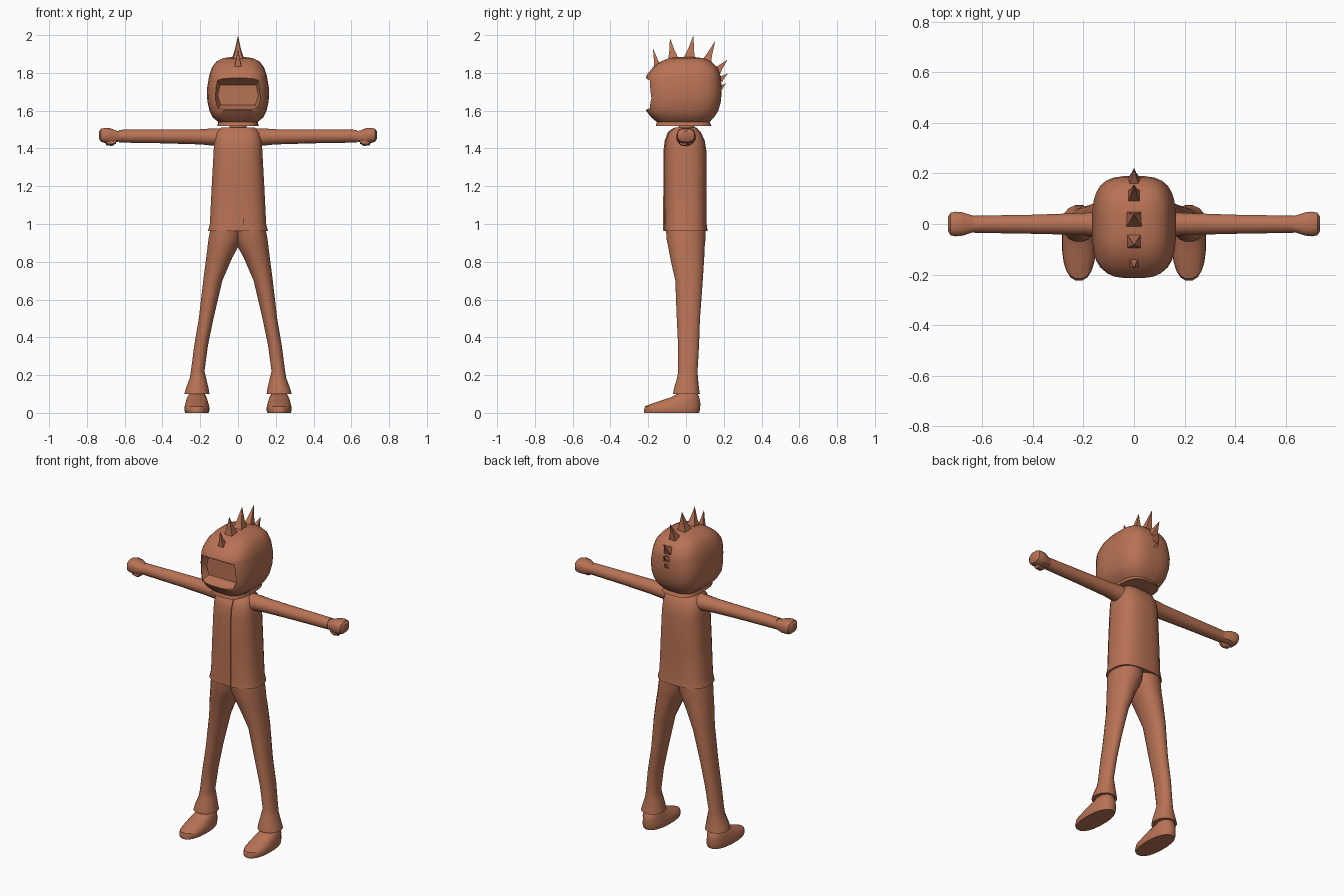
import bpy, bmesh, math
from mathutils import Vector

if "Cube" in bpy.data.objects:
    bpy.data.objects.remove(bpy.data.objects["Cube"])

clay = bpy.data.materials.new("terracotta")
clay.diffuse_color = (0.48, 0.17, 0.09, 1)
clay.use_nodes = True
clay.node_tree.nodes["Principled BSDF"].inputs["Base Color"].default_value = clay.diffuse_color


def finish(name, bm, mirror=False, angle=35):
    bmesh.ops.recalc_face_normals(bm, faces=bm.faces)
    me = bpy.data.meshes.new(name)
    bm.to_mesh(me)
    bm.free()
    me.materials.append(clay)
    me.polygons.foreach_set("use_smooth", [True] * len(me.polygons))
    me.set_sharp_from_angle(angle=math.radians(angle))
    ob = bpy.data.objects.new(name, me)
    bpy.context.collection.objects.link(ob)
    if mirror:
        m = ob.modifiers.new("mirror", "MIRROR")
        m.use_mirror_merge = False
    return ob


def loft(name, rings, axis="z", power=2.0, sides=16, mirror=False):
    """rings: (position, a0, a1, b0, b1); a,b = x,y for axis z, or y,z for axis x."""
    bm = bmesh.new()
    loops = []
    for p, a0, a1, b0, b1 in rings:
        loop = []
        for i in range(sides):
            t = 2 * math.pi * (i + 0.5) / sides
            c, s = math.cos(t), math.sin(t)
            a = (a0 + a1) / 2 + (a1 - a0) / 2 * math.copysign(abs(c) ** (2 / power), c)
            b = (b0 + b1) / 2 + (b1 - b0) / 2 * math.copysign(abs(s) ** (2 / power), s)
            loop.append(bm.verts.new((a, b, p) if axis == "z" else (p, a, b)))
        loops.append(loop)
    for lo, hi in zip(loops, loops[1:]):
        for i in range(sides):
            j = (i + 1) % sides
            bm.faces.new((lo[i], lo[j], hi[j], hi[i]))
    bm.faces.new(loops[0])
    bm.faces.new(loops[-1])
    return finish(name, bm, mirror)


# helmet-shaped head with flared lower rim
head = loft("head", [
    (1.52, -.11, .11, -.16, .135), (1.54, -.105, .105, -.155, .125),
    (1.565, -.135, .135, -.185, .15), (1.60, -.152, .152, -.212, .172),
    (1.65, -.163, .163, -.212, .186), (1.71, -.166, .166, -.21, .19),
    (1.77, -.156, .156, -.215, .186), (1.79, -.152, .152, -.208, .182),
    (1.83, -.138, .138, -.175, .165), (1.86, -.115, .115, -.135, .135),
    (1.878, -.08, .08, -.09, .09), (1.885, -.03, .03, -.035, .035)],
    power=3.2, sides=28)

# tapered face opening cut into the head
bm = bmesh.new()
rings = []
for y, w, z0, z1 in ((-.26, .15, 1.585, 1.80), (-.15, .108, 1.63, 1.735)):
    pts = [(w * .85, z0), (w, z0 + .05), (w * .88, z1), (-w * .88, z1), (-w, z0 + .05), (-w * .85, z0)]
    rings.append([bm.verts.new((x, y, z)) for x, z in pts])
for i in range(6):
    j = (i + 1) % 6
    bm.faces.new((rings[0][i], rings[0][j], rings[1][j], rings[1][i]))
for r in rings:
    bm.faces.new(r)
cutter = finish("face_cutter", bm)
cutter.hide_render = True
mod = head.modifiers.new("face_opening", "BOOLEAN")
mod.object = cutter
mod.operation = "DIFFERENCE"
mod.solver = "EXACT"
bpy.context.view_layer.objects.active = head
bpy.ops.object.modifier_apply(modifier=mod.name)
bpy.data.objects.remove(cutter)
head.data.set_sharp_from_angle(angle=math.radians(35))

# row of hair spikes: base (y, z), tip (y, z), half width
for by, bz, ty, tz, w in (
        (-.15, 1.83, -.175, 1.93, .02), (-.067, 1.87, -.085, 1.985, .029),
        (.018, 1.875, .04, 2.0, .031), (.105, 1.85, .155, 1.97, .028),
        (.163, 1.81, .22, 1.87, .024), (.18, 1.765, .222, 1.797, .018),
        (.182, 1.72, .213, 1.745, .014)):
    base, tip = Vector((0, by, bz)), Vector((0, ty, tz))
    d = (tip - base).normalized()
    side, across = Vector((1, 0, 0)), d.cross(Vector((1, 0, 0)))
    bm = bmesh.new()
    loops = []
    for f, s in ((0, 1.0), (.4, .5)):
        c = base.lerp(tip, f)
        loops.append([bm.verts.new(c + side * a * w * s + across * b * w * s)
                      for a, b in ((1, 1), (-1, 1), (-1, -1), (1, -1))])
    top = bm.verts.new(tip)
    for i in range(4):
        j = (i + 1) % 4
        bm.faces.new((loops[0][i], loops[0][j], loops[1][j], loops[1][i]))
        bm.faces.new((loops[1][i], loops[1][j], top))
    bm.faces.new(loops[0])
    finish("hair_spike", bm)

# neck
loft("neck", [(1.46, -.05, .05, -.045, .05), (1.54, -.045, .045, -.04, .045)], sides=12)

# jacket body
loft("jacket", [
    (.962, -.16, .16, -.117, .115), (1.0, -.15, .15, -.114, .11),
    (1.2, -.14, .14, -.115, .11), (1.38, -.13, .13, -.115, .11),
    (1.44, -.127, .127, -.108, .10), (1.485, -.115, .115, -.092, .08),
    (1.51, -.09, .09, -.06, .055)], power=2.8, sides=24)

# front closing strips, following the chest
for name, x0, x1, out in (("jacket_strip", -.03, 0, .003), ("jacket_flap", 0, .033, .006)):
    bm = bmesh.new()
    rows = []
    for z, y in ((.965, -.116), (1.2, -.114), (1.38, -.114), (1.44, -.107), (1.485, -.091), (1.508, -.062)):
        rows.append([bm.verts.new(v) for v in (
            (x0, y + .003, z), (x0, y - out, z), (x1, y - out, z), (x1, y + .003, z))])
    for a, b in zip(rows, rows[1:]):
        for i in range(4):
            j = (i + 1) % 4
            bm.faces.new((a[i], a[j], b[j], b[i]))
    bm.faces.new(rows[0])
    bm.faces.new(rows[-1])
    finish(name, bm)

# sleeves
loft("sleeve", [
    (.07, -.06, .055, 1.40, 1.508), (.13, -.05, .05, 1.413, 1.508),
    (.20, -.045, .045, 1.42, 1.503), (.40, -.04, .038, 1.426, 1.502),
    (.63, -.036, .034, 1.43, 1.50)], axis="x", sides=12, mirror=True)

# fists with a thumb underneath
loft("fist", [
    (.615, -.03, .03, 1.438, 1.492), (.645, -.036, .036, 1.433, 1.495),
    (.675, -.047, .047, 1.427, 1.508), (.705, -.05, .05, 1.428, 1.51),
    (.725, -.046, .046, 1.434, 1.505), (.735, -.03, .03, 1.45, 1.492)],
    axis="x", power=2.6, sides=12, mirror=True)
loft("thumb", [
    (.645, -.03, .0, 1.425, 1.45), (.665, -.038, .01, 1.412, 1.45),
    (.695, -.035, .01, 1.414, 1.45), (.702, -.028, .0, 1.425, 1.45)],
    axis="x", sides=8, mirror=True)

# trouser legs, flared over the shoes
loft("trouser_leg", [
    (.10, .15, .285, -.07, .075), (.13, .155, .277, -.065, .07),
    (.185, .168, .256, -.048, .064), (.22, .177, .25, -.042, .062),
    (.36, .158, .232, -.043, .07), (.5, .129, .208, -.05, .075),
    (.7, .082, .185, -.058, .09), (.82, .03, .17, -.085, .098),
    (.875, 0, .163, -.095, .10), (.92, -.02, .158, -.105, .105),
    (.985, -.03, .145, -.108, .105)], power=2.2, sides=16, mirror=True)

# shoes: flat sole, low rounded toe, high heel end
loft("shoe", [
    (0, .155, .28, -.222, .07), (.015, .15, .285, -.225, .075),
    (.035, .152, .283, -.218, .077), (.05, .156, .279, -.18, .077),
    (.068, .161, .275, -.125, .075), (.085, .167, .268, -.075, .07),
    (.105, .178, .258, -.04, .06)], power=2.3, sides=20, mirror=True)
